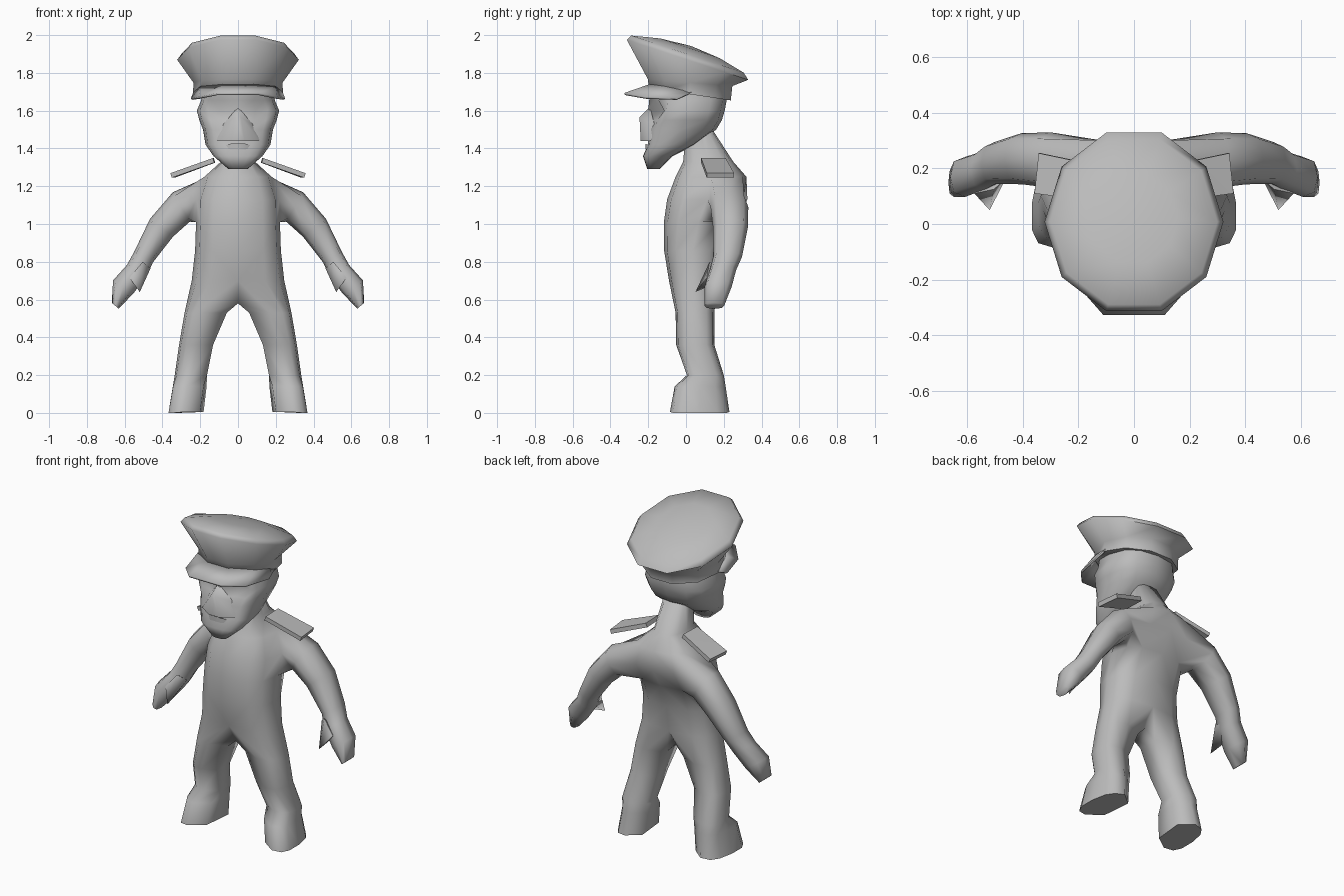
import bpy, bmesh, math

if "Cube" in bpy.data.objects:
    bpy.data.objects.remove(bpy.data.objects["Cube"])

grey = bpy.data.materials.new("plain_grey")
grey.diffuse_color = (0.5, 0.5, 0.5, 1)
grey.use_nodes = True
grey.node_tree.nodes["Principled BSDF"].inputs["Base Color"].default_value = grey.diffuse_color


def power(v, p=0.75):
    return math.copysign(abs(v) ** p, v) if abs(v) > 1e-6 else 0.0


def ring(bm, z, cx, w, yf, yb, angles, toe=0.0):
    """Horizontal rounded-box ring, angle 0 = front, 90 = outer side."""
    out = []
    for a in angles:
        t = math.radians(a)
        dy = -(yb - yf) / 2 * power(math.cos(t))
        out.append(bm.verts.new((cx + w * power(math.sin(t)) - toe * dy, (yf + yb) / 2 + dy, z)))
    return out


def bridge(bm, a, b, closed=True, skip=()):
    n = len(a)
    for i in range(n if closed else n - 1):
        if i not in skip:
            j = (i + 1) % n
            bm.faces.new((a[i], a[j], b[j], b[i]))


def fan(bm, loop, tip):
    v = bm.verts.new(tip)
    for i in range(len(loop)):
        bm.faces.new((loop[i], loop[(i + 1) % len(loop)], v))


def mirror(bm):
    geom = bmesh.ops.duplicate(bm, geom=bm.verts[:] + bm.edges[:] + bm.faces[:])["geom"]
    for v in geom:
        if isinstance(v, bmesh.types.BMVert):
            v.co.x *= -1
    bmesh.ops.remove_doubles(bm, verts=bm.verts[:], dist=0.0005)


def finish(bm, name, angle):
    bmesh.ops.recalc_face_normals(bm, faces=bm.faces[:])
    me = bpy.data.meshes.new(name)
    bm.to_mesh(me)
    bm.free()
    ob = bpy.data.objects.new(name, me)
    bpy.context.collection.objects.link(ob)
    me.materials.append(grey)
    bpy.ops.object.select_all(action='DESELECT')
    ob.select_set(True)
    bpy.context.view_layer.objects.active = ob
    bpy.ops.object.shade_smooth_by_angle(angle=math.radians(angle))
    return ob


HALF = [0, 30, 60, 90, 120, 150, 180]

# Body: half torso, with the leg and arm grown out of it, then mirrored
bm = bmesh.new()
torso = [ring(bm, z, 0, w, f, b, HALF) for z, w, f, b in (
    (0.70, 0.245, -0.09, 0.17), (0.86, 0.227, -0.116, 0.19), (1.01, 0.222, -0.117, 0.25),
    (1.13, 0.22, -0.10, 0.325), (1.25, 0.178, -0.055, 0.32), (1.33, 0.09, -0.015, 0.25),
    (1.50, 0.08, 0.0, 0.14))]
for i in range(len(torso) - 1):
    bridge(bm, torso[i], torso[i + 1], False, (3, 4) if i in (2, 3) else ())
bm.faces.new(torso[-1])

# Leg and foot
crotch = [bm.verts.new((0, 0.10, 0.59)), bm.verts.new((0, -0.02, 0.58))]
last = torso[0] + crotch
for z, cx, w, f, b, toe in (
        (0.53, 0.165, 0.118, -0.055, 0.15, 0), (0.36, 0.217, 0.095, -0.052, 0.15, 0),
        (0.20, 0.245, 0.09, 0.005, 0.20, 0), (0.14, 0.255, 0.09, -0.06, 0.21, 0.1),
        (0.005, 0.275, 0.093, -0.085, 0.23, 0.1)):
    cur = ring(bm, z, cx, w, f, b, HALF + [240, 300], toe)
    bridge(bm, last, cur)
    last = cur
for v in last:
    if v.co.x > 0.3:
        v.co.z = 0.0
bm.faces.new(last)

# Arm and hand
A, B, C = torso[2], torso[3], torso[4]
last = [A[3], A[4], A[5], B[5], C[5], C[4], C[3], B[3]]
for x, y, z, tilt, h, d in (
        (0.30, 0.23, 1.09, 30, 0.09, 0.10), (0.405, 0.235, 0.98, 52, 0.077, 0.092),
        (0.50, 0.22, 0.825, 60, 0.057, 0.076), (0.535, 0.195, 0.755, 62, 0.06, 0.07),
        (0.607, 0.17, 0.668, 58, 0.064, 0.072), (0.65, 0.15, 0.567, 50, 0.024, 0.052)):
    t = math.radians(tilt)
    cur = []
    for k in range(8):
        a = math.radians(225 + 45 * k)
        u = h * power(math.sin(a))
        cur.append(bm.verts.new((x + u * math.sin(t), y + d * power(math.cos(a)), z + u * math.cos(t))))
    bridge(bm, last, cur)
    last = cur
bm.faces.new(last)

# Thumb
base = [bm.verts.new(p) for p in ((0.463, 0.16, 0.765), (0.505, 0.125, 0.80), (0.575, 0.11, 0.715),
                                  (0.56, 0.19, 0.70), (0.49, 0.21, 0.74)) ]
fan(bm, base, (0.52, 0.05, 0.64))
bm.faces.new(base)
mirror(bm)
finish(bm, "body", 80)

# Head: half rings with sunken eye sockets
bm = bmesh.new()
last = None
for z, w, f, b, socket in (
        (1.29, 0.05, -0.205, -0.14, 0), (1.36, 0.13, -0.228, -0.07, 0),
        (1.42, 0.172, -0.20, 0.05, 0), (1.50, 0.185, -0.205, 0.16, 0.01),
        (1.55, 0.205, -0.205, 0.19, 0.045), (1.60, 0.218, -0.20, 0.205, 0.08),
        (1.655, 0.195, -0.195, 0.215, 0.02), (1.74, 0.185, -0.18, 0.20, 0)):
    cur = ring(bm, z, 0, w, f, b, [0, 18, 40, 65, 90, 120, 150, 180])
    cur[1].co.y += socket
    cur[2].co.y += socket * 0.6
    if last:
        bridge(bm, last, cur, False)
    else:
        bm.faces.new(cur)
    last = cur
bm.faces.new(last)
mirror(bm)
finish(bm, "head", 80)


def hull(name, points, angle):
    bm = bmesh.new()
    for x, y, z in points:
        for s in ((1, -1) if x else (1,)):
            bm.verts.new((s * x, y, z))
    bmesh.ops.convex_hull(bm, input=bm.verts[:])
    return finish(bm, name, angle)


# Nose wedge and lips
hull("nose", ((0, -0.19, 1.62), (0.015, -0.246, 1.565), (0.035, -0.24, 1.44),
              (0.115, -0.185, 1.44), (0.085, -0.165, 1.52)), 75)
hull("mouth", ((0.085, -0.18, 1.41), (0.04, -0.215, 1.425), (0.04, -0.215, 1.395), (0.05, -0.17, 1.40)), 40)

# Cap: ten-sided band flaring to a tilted crown
bm = bmesh.new()
rim_z = lambda y: 1.872 - 0.33 * y
last = None
for rx, ry, cy, zf in (
        (0.238, 0.228, 0.02, lambda y: 1.69 - 0.15 * y),
        (0.236, 0.235, 0.022, lambda y: 1.75 - 0.08 * y),
        (0.322, 0.338, 0.008, rim_z), (0.30, 0.313, 0.008, lambda y: rim_z(y) + 0.03),
        (0.16, 0.165, 0.02, lambda y: rim_z(y) + 0.065)):
    cur = []
    for k in range(10):
        a = math.radians(36 * k)
        y = cy + ry * math.sin(a)
        cur.append(bm.verts.new((rx * math.cos(a), y, zf(y))))
    if last:
        bridge(bm, last, cur)
    else:
        bm.faces.new(cur)
    last = cur
fan(bm, last, (0, 0.025, 1.943))
finish(bm, "cap", 85)

# Cap peak: sloping strip around the front of the band
bm = bmesh.new()
inner = [(0.232, 0.03, 1.695), (0.195, -0.11, 1.725), (0.08, -0.19, 1.735)]
outer = [(0.245, -0.05, 1.66), (0.205, -0.215, 1.668), (0.11, -0.325, 1.688)]
rows = []
for row in (inner, outer):
    pts = row + [(-x, y, z) for x, y, z in reversed(row)]
    rows.append([bm.verts.new(p) for p in pts])
bridge(bm, rows[0], rows[1], False)
peak = finish(bm, "cap_peak", 60)
solid = peak.modifiers.new("thickness", 'SOLIDIFY')
solid.thickness = 0.012
solid.offset = 0

# Shoulder boards
for side, name in ((1, "left"), (-1, "right")):
    bm = bmesh.new()
    corners = ((0.125, 0.08, 1.325), (0.35, 0.11, 1.245), (0.335, 0.255, 1.245), (0.12, 0.21, 1.325))
    for x, y, z in corners:
        for up in (0, 0.024):
            bm.verts.new((side * (x + up * 0.35), y, z + up))
    bmesh.ops.convex_hull(bm, input=bm.verts[:])
    finish(bm, name + "_shoulder_board", 30)
